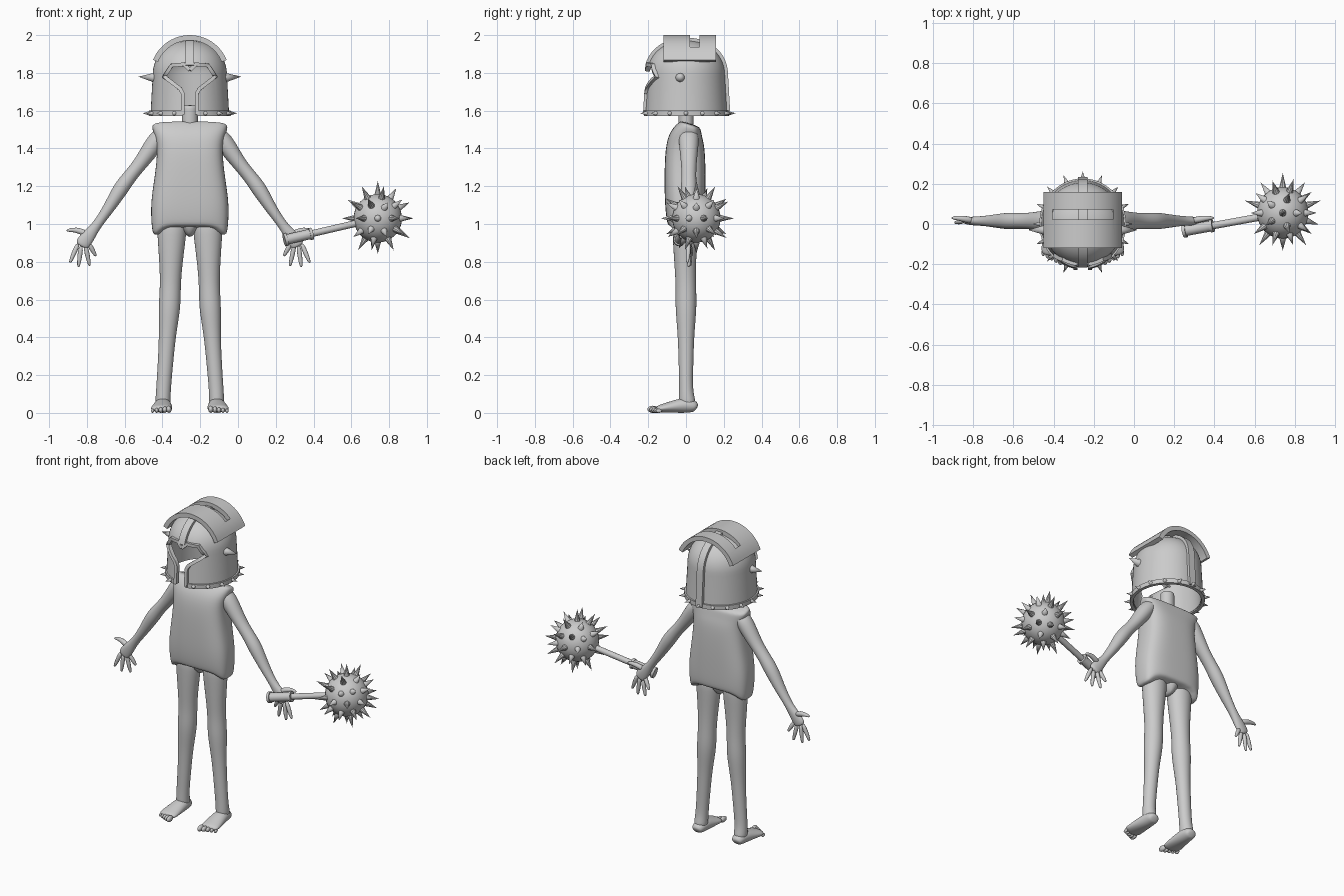
import bpy, bmesh, math
from mathutils import Vector, Matrix

if "Cube" in bpy.data.objects:
    bpy.data.objects.remove(bpy.data.objects["Cube"])

CX = -0.255            # body centre line
SQUASH = 1.05          # helmet depth against width
DOME_Z, DOME_R, DOME_H, POWER = 1.78, 0.197, 0.19, 2.2
BASE_Z, BASE_R = 1.58, 0.208
X, Y, Z = Vector((1, 0, 0)), Vector((0, 1, 0)), Vector((0, 0, 1))

grey = bpy.data.materials.new("plain_grey")
grey.use_nodes = True
grey.diffuse_color = (0.6, 0.6, 0.6, 1)
grey.node_tree.nodes["Principled BSDF"].inputs["Base Color"].default_value = (0.6, 0.6, 0.6, 1)


def finish(name, bm, subsurf=0, flat_angle=35):
    bmesh.ops.recalc_face_normals(bm, faces=bm.faces)
    mesh = bpy.data.meshes.new(name)
    bm.to_mesh(mesh)
    bm.free()
    mesh.materials.append(grey)
    obj = bpy.data.objects.new(name, mesh)
    bpy.context.collection.objects.link(obj)
    if subsurf:
        obj.modifiers.new("smooth", "SUBSURF").levels = subsurf
        obj.modifiers["smooth"].render_levels = subsurf
    smooth(obj, 180 if subsurf else flat_angle)
    return obj


def smooth(obj, angle):
    bpy.ops.object.select_all(action="DESELECT")
    obj.select_set(True)
    bpy.context.view_layer.objects.active = obj
    bpy.ops.object.shade_smooth_by_angle(angle=math.radians(angle))


def add_tube(bm, path, ref=Y, sides=12, square=1.0):
    """Loft elliptical sections (x, y, z, radius_a, radius_b) along a path."""
    pts = [Vector(p[:3]) for p in path]
    rings = []
    for i, p in enumerate(path):
        t = (pts[min(i + 1, len(pts) - 1)] - pts[max(i - 1, 0)]).normalized()
        u = t.cross(ref).normalized()
        v = u.cross(t)
        ring = []
        for k in range(sides):
            a = math.tau * (k + 0.5) / sides
            c, s = math.cos(a), math.sin(a)
            c, s = (math.copysign(abs(w) ** square, w) for w in (c, s))
            ring.append(bm.verts.new(pts[i] + u * c * p[3] + v * s * p[4]))
        rings.append(ring)
    for lo, hi in zip(rings, rings[1:]):
        for k in range(sides):
            n = (k + 1) % sides
            bm.faces.new((lo[k], lo[n], hi[n], hi[k]))
    bm.faces.new(rings[0])
    bm.faces.new(rings[-1])


def tube(name, path, ref=Y, sides=12, square=1.0, subsurf=2):
    bm = bmesh.new()
    add_tube(bm, path, ref, sides, square)
    return finish(name, bm, subsurf)


def add_cone(bm, a, b, r1, r2=0.0, sides=10):
    a, b = Vector(a), Vector(b)
    m = Matrix.Translation((a + b) / 2) @ (b - a).to_track_quat("Z", "Y").to_matrix().to_4x4()
    bmesh.ops.create_cone(bm, cap_ends=True, segments=sides, radius1=r1,
                          radius2=r2, depth=(b - a).length, matrix=m)


def lathe(name, profile):
    bm = bmesh.new()
    vs = [bm.verts.new((r, 0, z)) for r, z in profile]
    es = [bm.edges.new((vs[i - 1], vs[i])) for i in range(len(vs))
          if profile[i - 1][0] + profile[i][0] > 0]
    bmesh.ops.spin(bm, geom=vs + es, axis=Z, cent=(0, 0, 0), steps=56, angle=math.tau)
    bmesh.ops.remove_doubles(bm, verts=bm.verts, dist=1e-4)
    bmesh.ops.dissolve_degenerate(bm, edges=bm.edges, dist=1e-5)
    bmesh.ops.transform(bm, verts=bm.verts,
                        matrix=Matrix.Translation((CX, 0, 0)) @ Matrix.Diagonal((1, SQUASH, 1, 1)))
    return finish(name, bm)


def prism(name, outline, y0, y1):
    bm = bmesh.new()
    face = bm.faces.new([bm.verts.new((x, y0, z)) for x, z in outline])
    out = bmesh.ops.extrude_face_region(bm, geom=[face])["geom"]
    bmesh.ops.translate(bm, vec=(0, y1 - y0, 0),
                        verts=[g for g in out if isinstance(g, bmesh.types.BMVert)])
    return finish(name, bm)


def cut(objs, cutter):
    for obj in objs:
        mod = obj.modifiers.new("cut", "BOOLEAN")
        mod.operation, mod.solver, mod.object = "DIFFERENCE", "EXACT", cutter
        bpy.context.view_layer.objects.active = obj
        bpy.ops.object.modifier_apply(modifier="cut")
        smooth(obj, 35)
    bpy.data.objects.remove(cutter)


def helmet_radius(z):
    if z < DOME_Z:
        return BASE_R + (DOME_R - BASE_R) * (z - BASE_Z) / (DOME_Z - BASE_Z)
    t = min((z - DOME_Z) / DOME_H, 1)
    return DOME_R * (1 - t ** POWER) ** (1 / POWER)


def dome(steps, off=0.0):
    """Radius and height pairs from the rim to the crown."""
    pts = [(BASE_R + off, BASE_Z)]
    for i in range(steps + 1):
        a = math.pi / 2 * i / steps
        c, s = max(math.cos(a), 0), math.sin(a)
        r = (DOME_R + off) * c ** (2 / POWER) if i < steps else 0
        pts.append((r, DOME_Z + (DOME_H + off) * s ** (2 / POWER)))
    return pts


# Helmet shell and base band, with the face opening cut through both
shell = lathe("helmet_shell", dome(16) + dome(16, -0.015)[::-1])
band = lathe("helmet_band", [(0.196, 1.572), (0.216, 1.572), (0.216, 1.6), (0.196, 1.6)])
half = [(0, 1.815), (0.03, 1.845), (0.095, 1.84), (0.135, 1.78), (0.05, 1.715), (0.037, 1.69)]
right = half + [(0.037, 1.5)]
outline = right + [(-x, z) for x, z in right[:0:-1]]
cut([shell, band], prism("face_cutter", [(CX + x, z) for x, z in outline], -0.4, -0.03))

# Raised frame around the face opening
for side, s in (("right", -1), ("left", 1)):
    edge = half + [(0.037, BASE_Z)]
    path = []
    for (x0, z0), (x1, z1) in zip(edge, edge[1:]):
        for i in range(5):
            x, z = x0 + (x1 - x0) * i / 4, z0 + (z1 - z0) * i / 4
            y = -SQUASH * math.sqrt(helmet_radius(z) ** 2 - x * x)
            if not path or i:
                path.append((CX + s * x, y, z, 0.014, 0.018))
    tube(side + "_face_frame", path, Y, 4, 1, 0)

# Ridge running over the helmet from brow to nape
arch = dome(12, 0.004)
front = [(-r, z) for r, z in arch if z > 1.83]
back = arch[-2::-1]
tube("helmet_ridge", [(CX, SQUASH * y, z, 0.017, 0.032) for y, z in front + back], X, 4, 1, 0)

# Arched crest plate with a long slot
arc = [(r * math.sin(a), 1.79 + r * math.cos(a))
       for r, d in ((0.21, 1), (0.182, -1))
       for a in [d * math.radians(68) * (i / 12 - 1) for i in range(25)]]
crest = prism("crest_plate", [(CX + x, z) for x, z in arc], -0.12, 0.16)
slot = [(CX + x, z) for x, z in ((-0.15, 1.9), (0.15, 1.9), (0.15, 2.1), (-0.15, 2.1))]
cut([crest], prism("slot_cutter", slot, 0.022, 0.072))

# Helmet spikes: a row on the band and one on each temple
bm = bmesh.new()
for k in range(1, 16):
    a = math.tau * k / 16
    d = Vector((math.sin(a), -math.cos(a) * SQUASH, 0))
    base = Vector((CX, 0, 1.586))
    add_cone(bm, base + d * 0.208, base + d * 0.25, 0.014)
for s in (-1, 1):
    add_cone(bm, (CX + s * 0.19, -0.03, 1.775), (CX + s * 0.272, -0.03, 1.78), 0.025, sides=14)
finish("helmet_spikes", bm)

# Neck and tunic with drooping side tails
tube("neck", [(CX, 0, z, 0.044, 0.042) for z in (1.47, 1.5, 1.55, 1.61, 1.63)])
bm = bmesh.new()
tunic = [(0.99, 0, 0.185, 0.088), (1.0, 0, 0.2, 0.1), (1.1, -0.005, 0.212, 0.108),
         (1.25, -0.005, 0.186, 0.11), (1.4, -0.005, 0.17, 0.106), (1.47, 0, 0.188, 0.09),
         (1.515, 0.02, 0.205, 0.065), (1.532, 0.025, 0.19, 0.05)]
add_tube(bm, [(CX, y, z, a, b) for z, y, a, b in tunic], Y, 24, 0.65)
for v in bm.verts:
    if v.co.z < 1.05:
        v.co.z -= 0.06 * min(abs(v.co.x - CX) / 0.19, 1) ** 6
finish("tunic", bm, 2)
tube("loincloth_tip", [(CX, 0, 1.03, 0.08, 0.085), (CX, 0, 0.98, 0.055, 0.075),
                       (CX, 0, 0.93, 0.012, 0.04)])

# Limbs, mirrored about the body centre line
ARM = [(0.13, 1.49, 0.03, 0.045), (0.165, 1.46, 0.05, 0.056), (0.205, 1.4, 0.05, 0.052),
       (0.265, 1.315, 0.038, 0.042), (0.32, 1.25, 0.038, 0.04), (0.36, 1.195, 0.043, 0.044),
       (0.395, 1.14, 0.038, 0.04), (0.435, 1.075, 0.031, 0.034), (0.495, 0.99, 0.024, 0.025),
       (0.53, 0.945, 0.036, 0.024), (0.565, 0.9, 0.042, 0.02), (0.575, 0.88, 0.032, 0.016)]
LEG = [(0.095, -0.005, 1.03, 0.08, 0.07), (0.095, -0.005, 0.96, 0.082, 0.07),
       (0.1, -0.005, 0.8, 0.064, 0.06), (0.103, 0, 0.67, 0.056, 0.055),
       (0.107, 0, 0.56, 0.062, 0.06), (0.118, 0, 0.42, 0.046, 0.045),
       (0.13, 0, 0.25, 0.042, 0.04), (0.14, 0, 0.12, 0.04, 0.037),
       (0.142, 0.005, 0.07, 0.042, 0.045), (0.142, 0.01, 0.03, 0.04, 0.045)]
FOOT = [(0.058, 0.025, 0.026, 0.02), (0.045, 0.035, 0.04, 0.033), (0, 0.042, 0.046, 0.044),
        (-0.06, 0.034, 0.053, 0.035), (-0.12, 0.025, 0.06, 0.024), (-0.16, 0.02, 0.056, 0.017)]
FINGERS = [(0.59, 0.9, 0.635, 0.795), (0.575, 0.89, 0.59, 0.772),
           (0.555, 0.895, 0.53, 0.778), (0.54, 0.905, 0.497, 0.83)]
for side, s in (("right", -1), ("left", 1)):
    tube(side + "_arm", [(CX + s * x, 0.015, z, a, b) for x, z, a, b in ARM])
    tube(side + "_leg", [(CX + s * x, y, z, a, b) for x, y, z, a, b in LEG])
    bm = bmesh.new()
    for i, (x0, z0, x1, z1) in enumerate(FINGERS):
        add_tube(bm, [(CX + s * (x0 + (x1 - x0) * t), 0.015 + 0.008 * (i - 1) * t,
                       z0 + (z1 - z0) * t, r, r)
                      for t, r in ((0, 0.013), (0.45, 0.014), (0.6, 0.013), (0.95, 0.009), (1, 0.004))],
                 Y, 8)
    add_tube(bm, [(CX + s * x, y, z, r, r) for x, y, z, r in
                  ((0.54, 0.015, 0.945, 0.018), (0.585, 0.025, 0.965, 0.018),
                   (0.62, 0.03, 0.97, 0.013), (0.655, 0.03, 0.965, 0.007))], Y, 8)
    finish(side + "_fingers", bm, 1)
    tube(side + "_foot", [(CX + s * (0.142 + 0.06 * max(-y, 0)), y, z, a, b)
                          for y, z, a, b in FOOT], Z)
    bm = bmesh.new()
    for k in range(5):
        r = 0.019 - 0.002 * k
        m = Matrix.Translation((CX + s * (0.111 + 0.0215 * k), -0.176 + 0.008 * k, r)) \
            @ Matrix.Diagonal((0.75, 1.5, 1, 1))
        bmesh.ops.create_uvsphere(bm, u_segments=12, v_segments=8, radius=r, matrix=m)
    finish(side + "_toes", bm, flat_angle=80)

# Mace: stepped handle, ball and spikes over the whole ball
BUTT, BALL = Vector((0.245, -0.035, 0.915)), Vector((0.74, 0.055, 1.03))
bm = bmesh.new()
for t0, t1, r in ((0, 0.03, 0.034), (0.03, 0.29, 0.027), (0.27, 0.3, 0.032), (0.3, 0.9, 0.018)):
    add_cone(bm, BUTT.lerp(BALL, t0), BUTT.lerp(BALL, t1), r, r, 20)
finish("mace_handle", bm)
bm = bmesh.new()
bmesh.ops.create_uvsphere(bm, u_segments=32, v_segments=20, radius=0.128,
                          matrix=Matrix.Translation(BALL))
finish("mace_ball", bm)
guide = bmesh.new()
bmesh.ops.create_icosphere(guide, subdivisions=2, radius=1)
axis = (BUTT - BALL).normalized()
bm = bmesh.new()
for i, v in enumerate(guide.verts):
    d = v.co.normalized()
    if d.dot(axis) < 0.95:
        add_cone(bm, BALL + d * 0.118, BALL + d * (0.187 + 0.012 * (i % 2)), 0.02)
guide.free()
finish("mace_spikes", bm)
